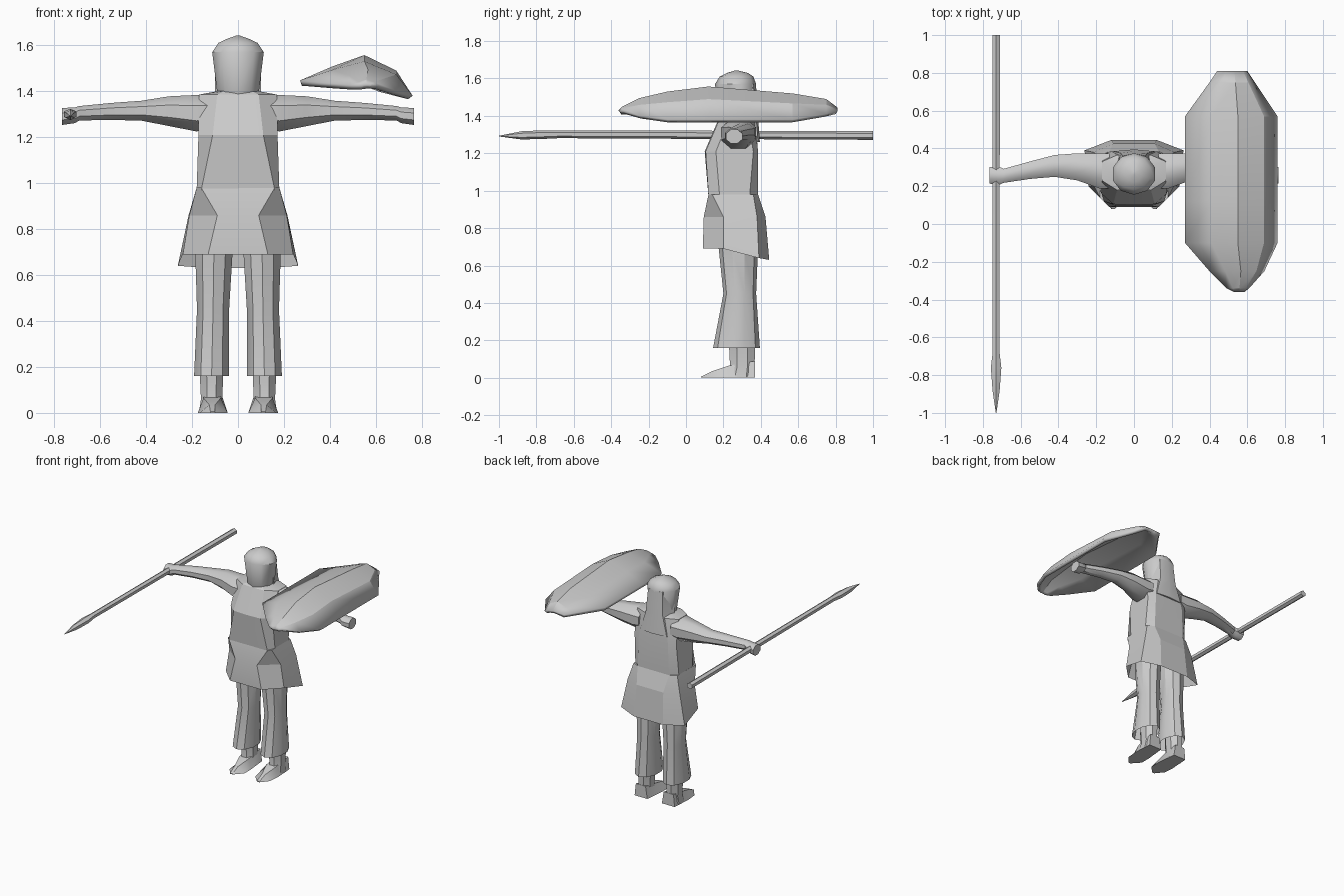
import bpy, bmesh, math

grey = bpy.data.materials.new("plain_grey")
grey.diffuse_color = (0.6, 0.6, 0.6, 1)


def loft(name, rings, caps=(True, True), closed=True, angle=30, mirror=False):
    """Skin a list of equal-length point rings."""
    bm = bmesh.new()
    rows = [[bm.verts.new(p) for p in r] for r in rings]
    n = len(rows[0])
    for a, b in zip(rows, rows[1:]):
        for i in range(n if closed else n - 1):
            j = (i + 1) % n
            bm.faces.new((a[i], a[j], b[j], b[i]))
    for row, cap in ((rows[0], caps[0]), (rows[-1], caps[1])):
        if cap and closed:
            bm.faces.new(row)
    bmesh.ops.remove_doubles(bm, verts=bm.verts, dist=0.0005)
    bmesh.ops.recalc_face_normals(bm, faces=bm.faces)
    me = bpy.data.meshes.new(name)
    bm.to_mesh(me)
    bm.free()
    me.materials.append(grey)
    ob = bpy.data.objects.new(name, me)
    bpy.context.collection.objects.link(ob)
    bpy.ops.object.select_all(action='DESELECT')
    ob.select_set(True)
    bpy.context.view_layer.objects.active = ob
    bpy.ops.object.shade_smooth_by_angle(angle=math.radians(angle))
    if mirror:
        ob.modifiers.new("mirror", 'MIRROR')
    return ob


def sym(z, half):
    """Horizontal ring from its right half, front to back."""
    pts = [(p[0], p[1], p[2] if len(p) > 2 else z) for p in half]
    return pts + [(-x, y, h) for x, y, h in reversed(pts) if x > 0]


def oval(a0, a1, b0, b1, n):
    """Points of an oval that fills a rectangle."""
    return [((a0 + a1) / 2 + (a1 - a0) / 2 * math.cos(t),
             (b0 + b1) / 2 + (b1 - b0) / 2 * math.sin(t))
            for t in (2 * math.pi * (i + 0.5) / n for i in range(n))]


def upright(spec, n):
    return [[(x, y, z) for x, y in oval(x0, x1, y0, y1, n)]
            for z, x0, x1, y0, y1 in spec]


# Tunic body, waist to neck
loft("tunic", [
    sym(0.97, [(0, .12), (.16, .12), (.18, .18), (.18, .34), (.13, .385), (0, .385)]),
    sym(1.21, [(0, .10), (.11, .105), (.172, .16), (.172, .36), (.12, .385), (0, .385)]),
    sym(1.385, [(0, .175), (.09, .18), (.17, .23), (.17, .33), (.09, .365), (0, .37)]),
    sym(1.40, [(0, .19), (.06, .20), (.09, .24), (.09, .31), (.06, .34), (0, .35)]),
], angle=20)

# Flared skirt, longer at the back and open below
loft("skirt", [
    sym(0.98, [(.16, .12), (.18, .14), (.18, .36), (.13, .385)]),
    sym(0.86, [(.09, .095), (.212, .20), (.215, .38), (.11, .425)]),
    sym(0.69, [(.13, .09), (.24, .20, .69), (.262, .39, .64), (.12, .445, .63)]),
], caps=(True, False), angle=12)

# Head in a close hood
loft("hood", upright([
    (1.36, -.085, .085, .185, .36),
    (1.40, -.096, .096, .175, .365),
    (1.57, -.118, .118, .155, .375),
    (1.61, -.090, .090, .18, .36),
    (1.63, -.045, .045, .22, .33),
    (1.642, -.008, .008, .26, .28)], 10), angle=40)

# Hood cloth hanging over the back of the neck
loft("hood_drape", [
    sym(1.26, [(0, .34), (.125, .34), (.11, .385), (0, .395)]),
    sym(1.40, [(0, .26), (.10, .28), (.07, .375), (0, .385)]),
    sym(1.57, [(0, .26), (.10, .27), (.06, .36), (0, .374)])])

# Trouser legs and bare ankles
loft("trouser_leg", upright([
    (0.84, .03, .185, .18, .375),
    (0.69, .02, .19, .175, .385),
    (0.45, .035, .182, .20, .375),
    (0.16, .035, .195, .145, .395)], 10), caps=(True, False), mirror=True)
loft("ankle", upright([
    (0.30, .06, .17, .23, .375),
    (0.16, .06, .17, .225, .375),
    (0.06, .065, .165, .23, .372),
    (0.0, .05, .175, .21, .372)], 8), mirror=True)

# Wedge feet with pointed toes
loft("foot", [
    [(.06, .37, 0), (.165, .37, 0), (.155, .37, .09), (.075, .37, .09)],
    [(.045, .22, 0), (.175, .22, 0), (.15, .23, .065), (.075, .23, .065)],
    [(.045, .14, 0), (.168, .14, 0), (.125, .14, .035), (.10, .14, .035)],
    [(.10, .08, 0), (.12, .08, 0), (.12, .08, .006), (.10, .08, .006)]], mirror=True)

# Arms: wide sleeve, forearm, fist
arm = [(.13, .18, .38, 1.23, 1.385), (.18, .18, .38, 1.218, 1.39),
       (.30, .225, .38, 1.243, 1.383), (.42, .245, .37, 1.268, 1.362),
       (.55, .235, .335, 1.272, 1.352), (.69, .215, .295, 1.27, 1.338),
       (.71, .205, .305, 1.258, 1.332), (.765, .21, .305, 1.25, 1.33)]
loft("arm", [[(x, y, z) for y, z in oval(y0, y1, z0, z1, 8)]
             for x, y0, y1, z0, z1 in arm], angle=40, mirror=True)

# Spear lying fore and aft in the right hand
spear = [(1.0, .023, 1.295), (-.68, .021, 1.302), (-.76, .032, 1.30),
         (-.88, .022, 1.296), (-1.0, .002, 1.292)]
loft("spear", [[(x, y, z) for x, z in
                oval(-.73 - r, -.73 + r, c - min(r, .023), c + min(r, .023), 6)]
               for y, r, c in spear], angle=25)

# Curved long shield: y, left x, right x, ridge z, left rim z, right rim z
stations = [(-.36, .53, .585, 1.43, 1.428, 1.428), (-.34, .49, .61, 1.45, 1.428, 1.425),
            (-.25, .40, .69, 1.495, 1.435, 1.40), (-.10, .27, .76, 1.53, 1.447, 1.38),
            (.12, .27, .76, 1.557, 1.447, 1.38), (.57, .27, .76, 1.52, 1.447, 1.38),
            (.75, .40, .64, 1.49, 1.44, 1.41), (.81, .44, .60, 1.445, 1.44, 1.425)]
rows = []
for y, xl, xr, top, zl, zr in stations:
    mid = (xl + xr) / 2 + .035 * (xr - xl) / .49
    rows.append([(xl, y, zl),
                 (xl + (mid - xl) * .5, y, zl + (top - zl) * .55), (mid, y, top),
                 (mid + (xr - mid) * .66, y, zr + (top - zr) * .62), (xr, y, zr)])
shield = loft("shield", rows, closed=False, angle=18)
# make the outer face look upward before thickening inward
if sum(p.normal.z for p in shield.data.polygons) < 0:
    shield.data.flip_normals()
shell = shield.modifiers.new("thickness", 'SOLIDIFY')
shell.thickness = 0.025
shell.offset = -1
